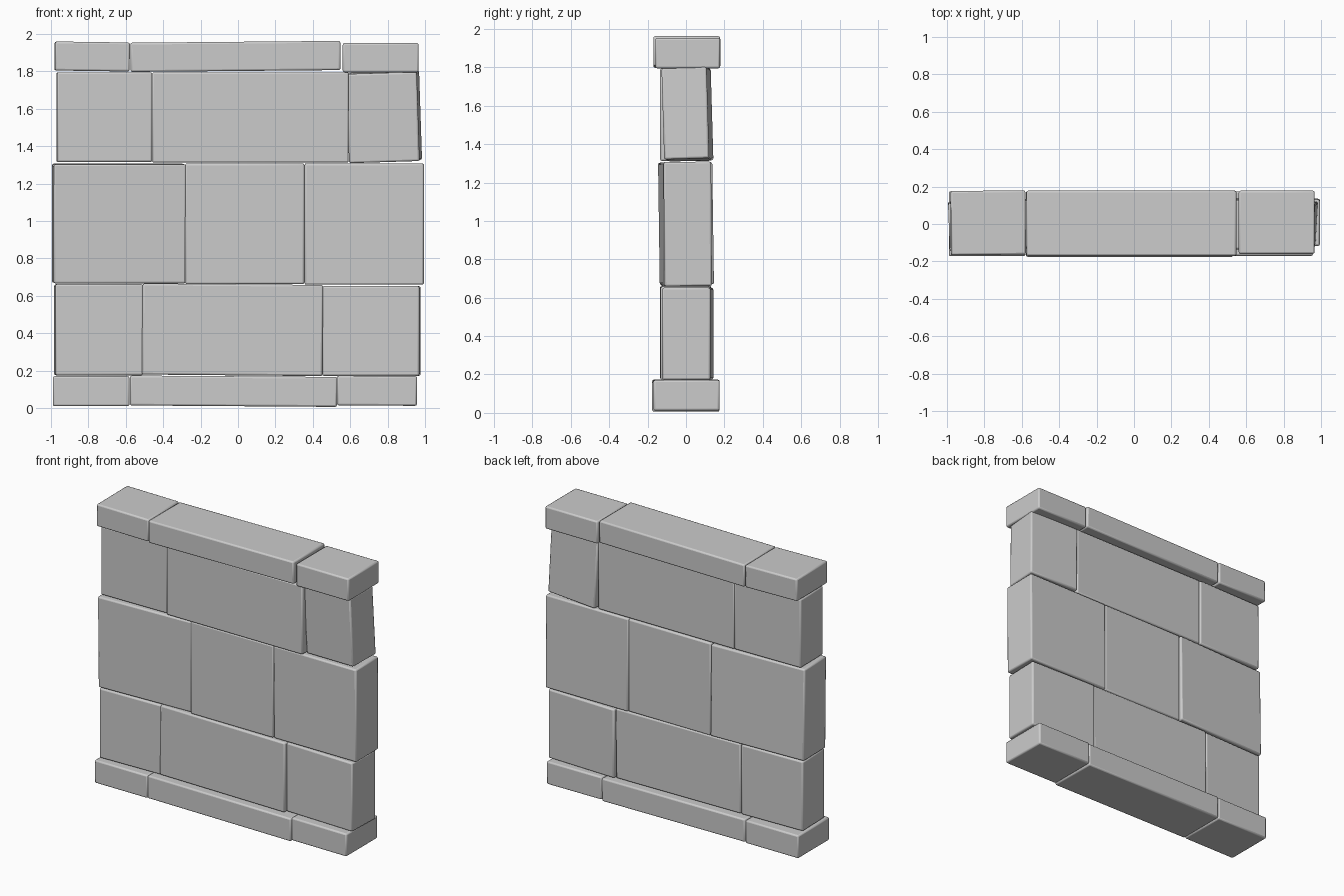
import bpy
from math import radians
from mathutils import Euler


def stone(name, x, y, z, rot=(0, 0, 0)):
    """One rounded block from its extents, nudged by small rotations in degrees."""
    size = (x[1] - x[0], y[1] - y[0], z[1] - z[0])
    centre = (sum(x) / 2, sum(y) / 2, sum(z) / 2)
    bpy.ops.mesh.primitive_cube_add(size=1, location=centre)
    ob = bpy.context.object
    ob.name = name
    ob.scale = size
    bpy.ops.object.transform_apply(location=False, rotation=False, scale=True)
    ob.rotation_euler = Euler([radians(a) for a in rot])
    bev = ob.modifiers.new("worn_edges", 'BEVEL')
    bev.width = 0.01
    bev.segments = 2
    bpy.ops.object.shade_smooth_by_angle(angle=radians(40))
    return ob


# Courses from the ground up: name, then (x range, y range, z range, tilt) per stone
courses = {
    "base_stone": [
        ((-0.99, -0.58), (-0.172, 0.175), (0.01, 0.17), (0, 0, 0)),
        ((-0.578, 0.53), (-0.176, 0.175), (0.01, 0.17), (0, 0.4, 0)),
        ((0.53, 0.957), (-0.17, 0.175), (0.013, 0.172), (0, 0.3, 0)),
    ],
    "lower_wall_stone": [
        ((-0.98, -0.51), (-0.13, 0.12), (0.175, 0.662), (0, 0, 1.5)),
        ((-0.512, 0.453), (-0.133, 0.13), (0.175, 0.662), (0, 0.5, 0)),
        ((0.453, 0.973), (-0.117, 0.135), (0.172, 0.652), (0, 0, -1.7)),
    ],
    "middle_wall_stone": [
        ((-0.99, -0.283), (-0.128, 0.128), (0.668, 1.305), (0.8, 0, 2.2)),
        ((-0.283, 0.355), (-0.12, 0.13), (0.662, 1.308), (0, 0, 0)),
        ((0.355, 0.994), (-0.115, 0.133), (0.66, 1.308), (0.4, 0, 0)),
    ],
    "upper_wall_stone": [
        ((-0.97, -0.46), (-0.128, 0.125), (1.315, 1.795), (0, 0, 0.8)),
        ((-0.46, 0.592), (-0.135, 0.125), (1.312, 1.795), (0, 0, 0)),
        ((0.592, 0.97), (-0.11, 0.125), (1.318, 1.795), (1.8, -1.8, -3.5)),
    ],
    "cap_stone": [
        ((-0.98, -0.58), (-0.165, 0.178), (1.802, 1.957), (0, 0.8, 0.5)),
        ((-0.575, 0.548), (-0.17, 0.178), (1.802, 1.958), (0, -0.5, 0)),
        ((0.56, 0.966), (-0.16, 0.178), (1.795, 1.952), (0, 0, 0)),
    ],
}

for name, stones in courses.items():
    for side, data in zip(("left", "centre", "right"), stones):
        stone(f"{name}_{side}", *data)
